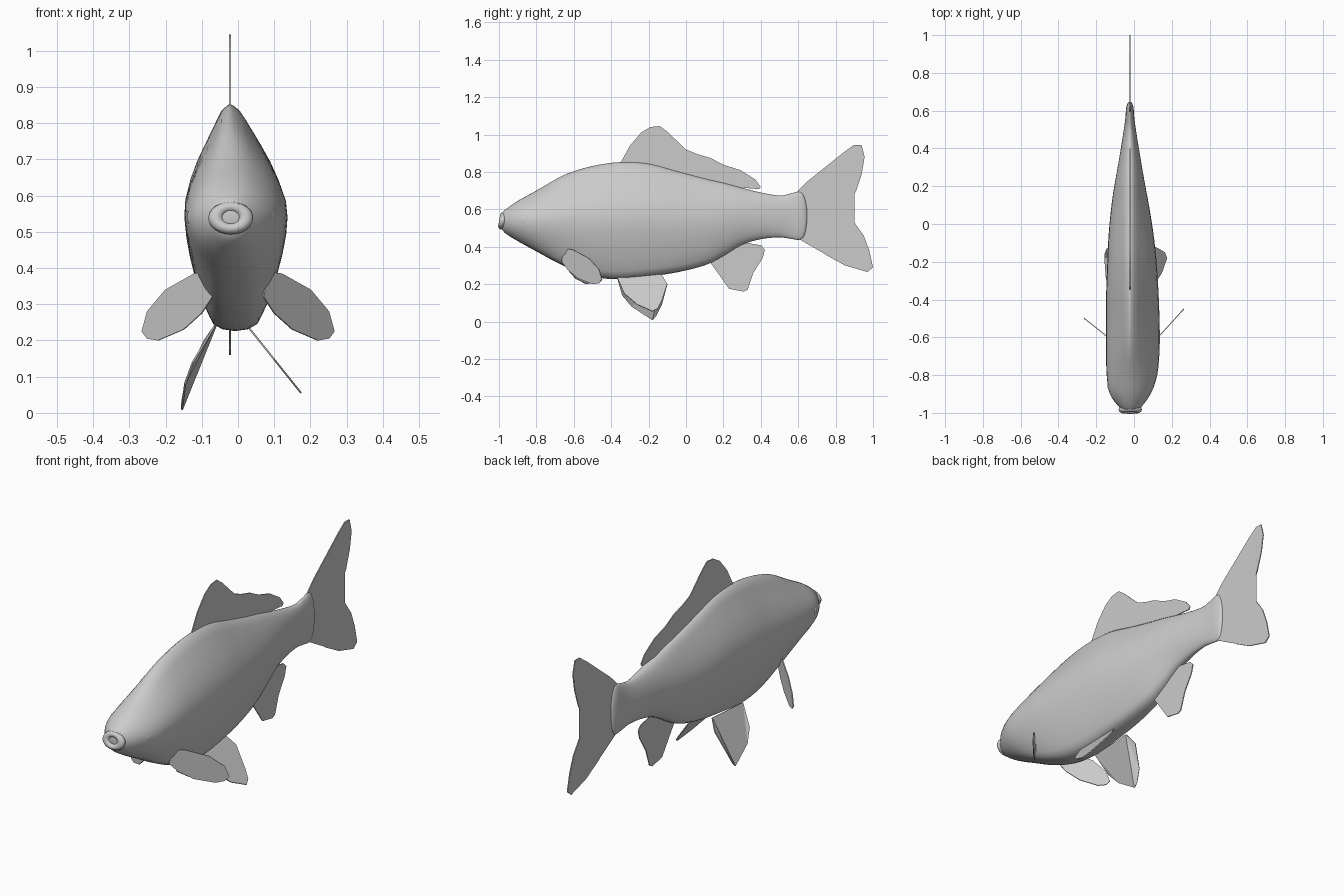
import bpy, bmesh, math
from mathutils import Vector

cube = bpy.data.objects.get("Cube")
if cube:
    bpy.data.objects.remove(cube)

grey = bpy.data.materials.new("plain_grey")
grey.use_nodes = True
tone = (0.6, 0.6, 0.6, 1)
grey.diffuse_color = tone
grey.node_tree.nodes["Principled BSDF"].inputs["Base Color"].default_value = tone

MID = -0.022  # the fish's own centre line


def make_object(name, bm, smooth=True):
    mesh = bpy.data.meshes.new(name)
    bm.to_mesh(mesh)
    bm.free()
    mesh.materials.append(grey)
    for face in mesh.polygons:
        face.use_smooth = smooth
    obj = bpy.data.objects.new(name, mesh)
    bpy.context.collection.objects.link(obj)
    return obj


def lookup(table, key):
    """Linear interpolation in a list of (key, value) pairs."""
    for (k0, v0), (k1, v1) in zip(table, table[1:]):
        if key <= k1:
            return v0 + (v1 - v0) * (key - k0) / (k1 - k0)
    return table[-1][1]


def spline(a, b, c, d, t):
    """Catmull-Rom blend of four stations."""
    return [q + 0.5 * t * (r - p + t * (2*p - 5*q + 4*r - s + t * (3*(q - r) + s - p)))
            for p, q, r, s in zip(a, b, c, d)]


# Body stations: y, belly height, back height, half width, centre x, keel shape
stations = [
    (-.99, .51, .57, .03, -.02, 0), (-.97, .475, .595, .058, -.02, 0),
    (-.9, .43, .645, .108, -.02, .2), (-.8, .375, .7, .135, -.01, .5),
    (-.65, .295, .785, .144, -.005, .9), (-.5, .24, .832, .143, -.005, 1),
    (-.35, .225, .853, .14, -.008, 1), (-.2, .24, .845, .132, -.01, 1),
    (-.05, .262, .805, .12, -.015, .9), (.1, .3, .765, .1, -.02, .7),
    (.2, .35, .742, .083, -.022, .5), (.3, .41, .715, .065, MID, .3),
    (.4, .44, .69, .048, MID, .1), (.5, .45, .674, .032, MID, 0),
    (.56, .442, .685, .024, MID, 0), (.61, .437, .695, .02, MID, 0),
    (.635, .465, .66, .014, MID, 0), (.647, .53, .6, .006, MID, 0),
]
# Keel section: height fraction, width fraction
keel = [(0, 0), (.012, .4), (.13, .64), (.29, .86), (.44, .98), (.56, 1),
        (.66, .88), (.76, .7), (.92, .31), (.98, .16), (1, 0)]
SIDES, STEPS = 36, 4


def body():
    bm = bmesh.new()
    rings = []
    last = len(stations) - 1
    for i in range(last):
        quad = [stations[max(0, min(last, i + n))] for n in (-1, 0, 1, 2)]
        for step in range(STEPS + (i == last - 1)):
            y, low, high, half, cx, shape = spline(*quad, step / STEPS)
            ring = []
            for n in range(SIDES):
                angle = 2 * math.pi * n / SIDES
                up = (1 - math.cos(angle)) / 2
                side = math.copysign(1, math.sin(angle))
                oval = abs(math.sin(angle))
                width = oval + (lookup(keel, up) - oval) * shape
                centre = cx + (MID - cx) * up ** 4
                ring.append(bm.verts.new((centre + side * half * width, y,
                                          low + (high - low) * up)))
            rings.append(ring)
    for a, b in zip(rings, rings[1:]):
        for n in range(SIDES):
            m = (n + 1) % SIDES
            bm.faces.new((a[n], a[m], b[m], b[n]))
    bm.faces.new(rings[0])
    bm.faces.new(rings[-1])
    bmesh.ops.smooth_vert(bm, verts=bm.verts[SIDES:-SIDES], factor=0.3,
                          use_axis_x=True, use_axis_z=True)
    bmesh.ops.recalc_face_normals(bm, faces=bm.faces)
    return make_object("body", bm)


def fin(name, outline, place):
    """A thin sheet whose flat outline is put in space by the place function."""
    bm = bmesh.new()
    bm.faces.new([bm.verts.new(place(u, v)) for u, v in outline])
    bmesh.ops.triangulate(bm, faces=bm.faces)
    obj = make_object(name, bm, smooth=False)
    sheet = obj.modifiers.new("sheet", "SOLIDIFY")
    sheet.thickness = 0.005
    sheet.offset = 0
    return obj


def upright(y, z):
    return MID, y, z


body()

# Fins on the centre line, as (y, z)
fin("dorsal_fin", [
    (-.36, .83), (-.3, .94), (-.24, 1.01), (-.19, 1.04), (-.14, 1.045), (-.1, 1.015),
    (0, .92), (.06, .895), (.13, .875), (.2, .838), (.29, .81), (.37, .76), (.4, .72),
    (.39, .708), (.3, .716), (.28, .69), (0, .76), (-.2, .81)], upright)
fin("tail_fin", [
    (.57, .67), (.65, .75), (.75, .83), (.85, .91), (.9, .945), (.938, .945), (.955, .88),
    (.94, .79), (.91, .7), (.87, .62), (.825, .583), (.9, .53), (.95, .46), (.98, .38),
    (1, .29), (.97, .265), (.85, .3), (.75, .355), (.65, .425), (.57, .46)], upright)
fin("anal_fin", [
    (.12, .33), (.2, .22), (.23, .175), (.31, .16), (.33, .17), (.36, .26), (.41, .34),
    (.422, .385), (.4, .408), (.33, .42), (.3, .44)], upright)

# Pelvic fins, as (y, z), splayed outwards as they drop
fin("left_pelvic_fin", [
    (-.37, .24), (-.33, .15), (-.26, .09), (-.18, .055), (-.15, .07), (-.13, .11),
    (-.1, .2), (-.13, .25)], lambda y, z: (.03 + .8 * (.235 - z), y, z))
fin("right_pelvic_fin", [
    (-.37, .24), (-.34, .14), (-.29, .08), (-.18, .008), (-.16, .03), (-.13, .09),
    (-.1, .2), (-.13, .25)],
    lambda y, z: (-.155 + 1.5 * max(0, z - .04) ** 2 + .15 * max(0, z - .04), y, z))

# Pectoral fins, as (distance out, z), swept backwards
pectoral = [(.08, .39), (.12, .385), (.2, .34), (.25, .28), (.265, .225), (.25, .205),
            (.22, .2), (.15, .23), (.1, .275), (.07, .32)]
for name, side, sweep in (("left_pectoral_fin", 1, 1.1), ("right_pectoral_fin", -1, .8)):
    fin(name, pectoral,
        lambda out, z: (side * out, -.63 + sweep * (out - .1), z))

# Lips around the mouth
bpy.ops.mesh.primitive_torus_add(
    major_segments=24, minor_segments=10, major_radius=.036, minor_radius=.018,
    location=(-.02, -.982, .538), rotation=(math.radians(80), 0, 0))
lips = bpy.context.object
lips.name = "lips"
lips.scale = (1.15, .85, 1)

# Eyes set shallowly into the head
for name, side in (("left_eye", 1), ("right_eye", -1)):
    bpy.ops.mesh.primitive_uv_sphere_add(
        segments=20, ring_count=12, radius=.026,
        location=(-.018 + side * .106, -.87, .54), rotation=(0, 0, side * -.5))
    eye = bpy.context.object
    eye.name = name
    eye.scale = (.5, 1, 1)

for obj in [lips] + [bpy.data.objects[n] for n in ("left_eye", "right_eye")]:
    obj.data.materials.append(grey)
    for face in obj.data.polygons:
        face.use_smooth = True
